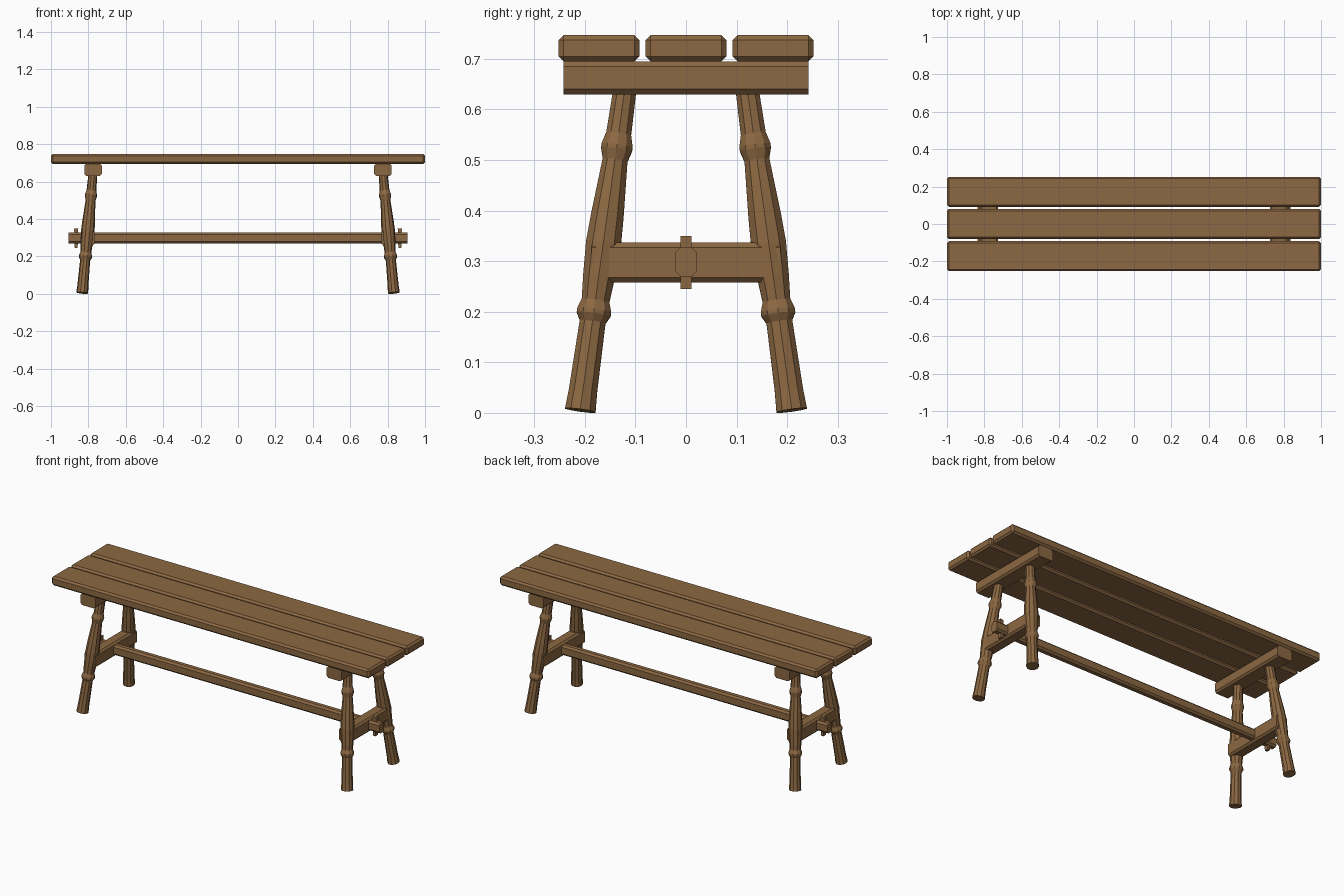
import bpy, bmesh, math
from mathutils import Vector

if "Cube" in bpy.data.objects:
    bpy.data.objects.remove(bpy.data.objects["Cube"])

wood = bpy.data.materials.new("brown wood")
wood.diffuse_color = (0.262, 0.138, 0.054, 1)
wood.use_nodes = True
wood.node_tree.nodes["Principled BSDF"].inputs["Base Color"].default_value = wood.diffuse_color


def finish(name, bm):
    bmesh.ops.recalc_face_normals(bm, faces=bm.faces[:])
    me = bpy.data.meshes.new(name)
    bm.to_mesh(me)
    bm.free()
    me.materials.append(wood)
    ob = bpy.data.objects.new(name, me)
    bpy.context.collection.objects.link(ob)
    return ob


def box(name, lo, hi, chamfer=0.0, axis=None):
    """Box between two corners; chamfer all edges, or only those along axis."""
    lo, hi = Vector(lo), Vector(hi)
    bm = bmesh.new()
    bmesh.ops.create_cube(bm, size=1)
    for v in bm.verts:
        v.co = Vector([(lo[i] + hi[i]) / 2 + v.co[i] * (hi[i] - lo[i]) for i in range(3)])
    if chamfer:
        edges = [e for e in bm.edges if axis is None
                 or abs((e.verts[0].co - e.verts[1].co).normalized()[axis]) > 0.9]
        bmesh.ops.bevel(bm, geom=edges, offset=chamfer, segments=1,
                        affect='EDGES', profile=0.5)
    return finish(name, bm)


# Turned leg profile: (height, radius)
PROFILE = [(0.005, 0.032), (0.045, 0.0295), (0.18, 0.027), (0.195, 0.0355),
           (0.203, 0.0355), (0.222, 0.029), (0.27, 0.033), (0.335, 0.0365),
           (0.39, 0.034), (0.50, 0.026), (0.521, 0.0325), (0.529, 0.0325),
           (0.552, 0.026), (0.66, 0.0235)]
FOOT, HEAD = Vector((0.833, 0.209, 0.005)), Vector((0.774, 0.118, 0.66))
SIDES = 10


def leg(name, sx, sy):
    axis = (HEAD - FOOT).normalized()
    u = axis.cross(Vector((0, 1, 0))).normalized()
    w = axis.cross(u)
    bm = bmesh.new()
    rings = []
    for z, r in PROFILE:
        c = FOOT.lerp(HEAD, (z - FOOT.z) / (HEAD.z - FOOT.z))
        ring = []
        for i in range(SIDES):
            a = 2 * math.pi * i / SIDES
            p = c + r * (math.cos(a) * u + math.sin(a) * w)
            ring.append(bm.verts.new((p.x * sx, p.y * sy, p.z)))
        rings.append(ring)
    for a, b in zip(rings, rings[1:]):
        for i in range(SIDES):
            j = (i + 1) % SIDES
            bm.faces.new((a[i], a[j], b[j], b[i]))
    bm.faces.new(rings[0])
    bm.faces.new(rings[-1])
    return finish(name, bm)


# Seat planks
for label, y in (("front", -0.172), ("middle", 0), ("back", 0.172)):
    box(label + "_seat_plank", (-1, y - 0.08, 0.695), (1, y + 0.08, 0.747), 0.01)

for side, sx in (("left", -1), ("right", 1)):
    # Beam under the seat
    x = 0.775 * sx
    box(side + "_seat_beam", (x - 0.047, -0.242, 0.63), (x + 0.047, 0.242, 0.695), 0.01, 1)
    # Legs
    for end, sy in (("front", -1), ("back", 1)):
        leg(f"{end}_{side}_leg", sx, sy)
    # Stretcher between the legs
    x = 0.802 * sx
    box(side + "_stretcher", (x - 0.034, -0.187, 0.258), (x + 0.034, 0.187, 0.337), 0.01, 1)
    # Tapered locking peg through the rail
    x = 0.865 * sx
    peg = box(side + "_peg", (x - 0.011, -0.011, 0.245), (x + 0.011, 0.011, 0.35))
    for v in peg.data.vertices:
        if v.co.z < 0.3:
            v.co.x = x + (v.co.x - x) * 0.7

# Long rail
box("long_rail", (-0.905, -0.021, 0.27), (0.905, 0.021, 0.327), 0.01, 0)
